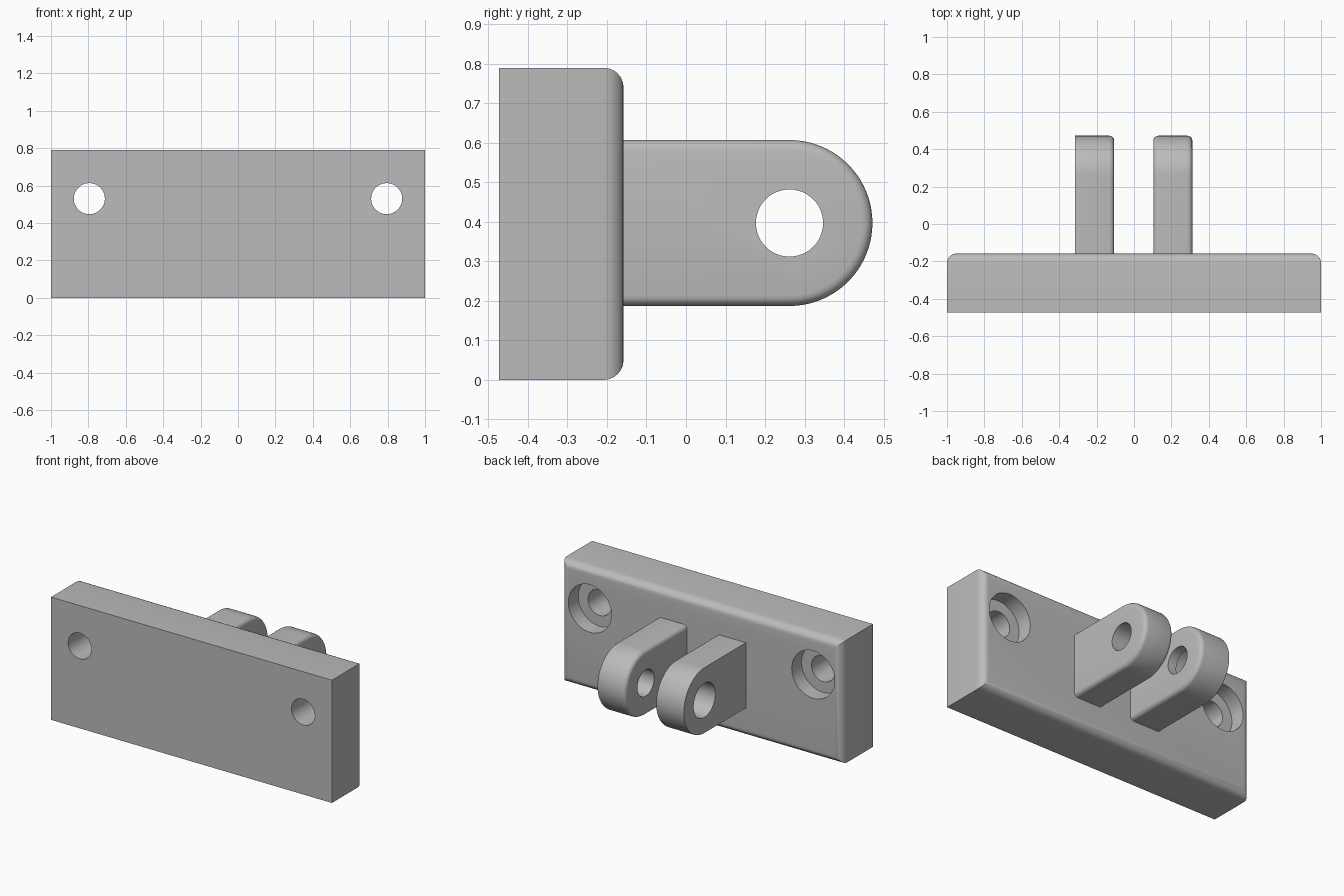
import bpy, bmesh, math
from mathutils import Vector

if "Cube" in bpy.data.objects:
    bpy.data.objects.remove(bpy.data.objects["Cube"], do_unlink=True)

grey = bpy.data.materials.new("plain grey")
grey.use_nodes = True
grey.diffuse_color = (0.5, 0.5, 0.5, 1)
grey.node_tree.nodes["Principled BSDF"].inputs["Base Color"].default_value = (0.5, 0.5, 0.5, 1)

FRONT, BACK, HEIGHT = -0.473, -0.158, 0.79
EYE_Y, EYE_Z, EYE_R = 0.262, 0.397, 0.21


def extrude_profile(name, points, direction, round_edge, radius, segments):
    """Extrude a closed outline, then fillet the edges chosen by round_edge."""
    bm = bmesh.new()
    face = bm.faces.new([bm.verts.new(p) for p in points])
    result = bmesh.ops.extrude_face_region(bm, geom=[face], use_keep_orig=True)
    moved = [v for v in result["geom"] if isinstance(v, bmesh.types.BMVert)]
    bmesh.ops.translate(bm, verts=moved, vec=direction)
    bmesh.ops.recalc_face_normals(bm, faces=bm.faces)
    bmesh.ops.bevel(bm, geom=[e for e in bm.edges if round_edge(e)], offset=radius,
                    segments=segments, profile=0.5, affect='EDGES')
    bmesh.ops.recalc_face_normals(bm, faces=bm.faces)
    mesh = bpy.data.meshes.new(name)
    bm.to_mesh(mesh)
    bm.free()
    obj = bpy.data.objects.new(name, mesh)
    bpy.context.collection.objects.link(obj)
    mesh.materials.append(grey)
    return obj


def drill(obj, start, end, radius):
    """Cut a round hole from start to end."""
    start, end = Vector(start), Vector(end)
    axis = end - start
    bpy.ops.mesh.primitive_cylinder_add(vertices=48, radius=radius, depth=axis.length,
                                        location=(start + end) / 2,
                                        rotation=axis.to_track_quat('Z', 'Y').to_euler())
    cutter = bpy.context.object
    cutter.hide_render = True
    cutter.data.materials.append(grey)
    mod = obj.modifiers.new("hole", 'BOOLEAN')
    mod.operation, mod.solver, mod.object = 'DIFFERENCE', 'EXACT', cutter
    select(obj)
    bpy.ops.object.modifier_apply(modifier=mod.name)
    bpy.data.objects.remove(cutter, do_unlink=True)


def select(obj):
    bpy.ops.object.select_all(action='DESELECT')
    obj.select_set(True)
    bpy.context.view_layer.objects.active = obj


def finish(obj):
    select(obj)
    bpy.ops.object.shade_smooth_by_angle(angle=math.radians(30))


# Mounting plate with a filleted back rim and two counterbored screw holes
plate = extrude_profile(
    "mounting_plate",
    [(-1, FRONT, 0), (1, FRONT, 0), (1, FRONT, HEIGHT), (-1, FRONT, HEIGHT)],
    (0, BACK - FRONT, 0),
    lambda e: all(v.co.y > BACK - 0.01 for v in e.verts), 0.05, 6)
for x in (-0.795, 0.795):
    drill(plate, (x, FRONT - 0.1, 0.53), (x, BACK + 0.1, 0.53), 0.083)
    drill(plate, (x, BACK - 0.1, 0.53), (x, BACK + 0.1, 0.53), 0.153)
finish(plate)


# Hinge lugs with round ends
def lug(name, x0, x1, rounded_sides):
    root = BACK - 0.03
    points = [(x0, root, EYE_Z + EYE_R), (x0, root, EYE_Z - EYE_R)]
    for i in range(41):
        a = math.pi * (i / 40 - 0.5)
        points.append((x0, EYE_Y + EYE_R * math.cos(a), EYE_Z + EYE_R * math.sin(a)))

    def is_rim(e):
        return (any(v.co.y > root + 0.01 for v in e.verts) and
                any(all(abs(v.co.x - x) < 0.001 for v in e.verts) for x in rounded_sides))

    obj = extrude_profile(name, points, (x1 - x0, 0, 0), is_rim, 0.026, 4)
    drill(obj, (x0 - 0.1, EYE_Y, EYE_Z), (x1 + 0.1, EYE_Y, EYE_Z), 0.085)
    return obj


left_lug = lug("left_lug", 0.103, 0.312, (0.103, 0.312))
right_lug = lug("right_lug", -0.315, -0.106, (-0.106,))
# Wider recess in the outer side of the right lug
drill(right_lug, (-0.4, EYE_Y, EYE_Z), (-0.166, EYE_Y, EYE_Z), 0.11)
finish(left_lug)
finish(right_lug)
